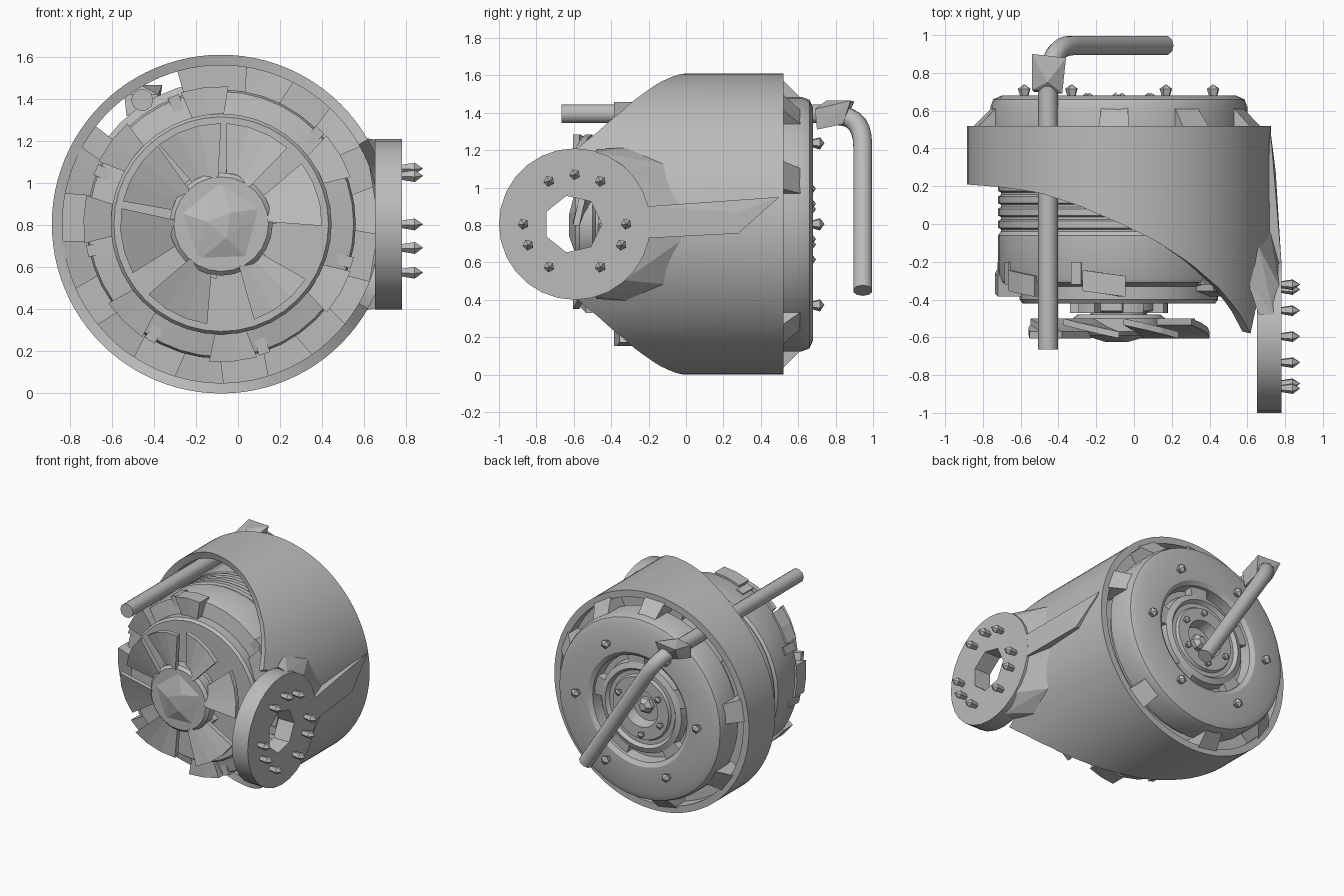
import bpy, bmesh, math
from math import sin, cos, radians, sqrt, pi
from mathutils import Vector

if "Cube" in bpy.data.objects:
    bpy.data.objects.remove(bpy.data.objects["Cube"])

CX, CZ = -0.08, 0.805          # main axis, running along y
FY, FZ, FR = -0.595, 0.805, 0.405   # side flange

grey = bpy.data.materials.new("plain_grey")
grey.use_nodes = True
grey.diffuse_color = (0.5, 0.5, 0.5, 1)
grey.node_tree.nodes["Principled BSDF"].inputs["Base Color"].default_value = (0.5, 0.5, 0.5, 1)


def polar(r, a, y):
    return Vector((CX + r * cos(a), y, CZ + r * sin(a)))


def finish(obj, smooth=None):
    obj.data.materials.clear()
    obj.data.materials.append(grey)
    if smooth:
        bpy.ops.object.select_all(action='DESELECT')
        obj.select_set(True)
        bpy.context.view_layer.objects.active = obj
        bpy.ops.object.shade_smooth_by_angle(angle=radians(smooth))
    return obj


def from_bmesh(name, bm, smooth=None):
    bmesh.ops.recalc_face_normals(bm, faces=bm.faces[:])
    mesh = bpy.data.meshes.new(name)
    bm.to_mesh(mesh)
    bm.free()
    obj = bpy.data.objects.new(name, mesh)
    bpy.context.collection.objects.link(obj)
    return finish(obj, smooth)


def lathe(name, profile, n, smooth=30):
    """Turn a (radius, y) profile about the main axis and cap its ends."""
    bm = bmesh.new()
    rings = [[bm.verts.new(polar(r, 2 * pi * i / n, y)) for i in range(n)] for r, y in profile]
    for a, b in zip(rings, rings[1:]):
        for i in range(n):
            j = (i + 1) % n
            bm.faces.new((a[i], a[j], b[j], b[i]))
    bm.faces.new(rings[0])
    bm.faces.new(rings[-1])
    return from_bmesh(name, bm, smooth)


def sector(name, a0, a1, r0, r1, y0, y1, steps=3, tilt=0, shrink=1):
    """Block filling part of a ring; tilt pitches it, shrink narrows its inner end."""
    bm = bmesh.new()
    mid, rows = (a0 + a1) / 2, []
    for i in range(steps + 1):
        t = i / steps
        a = a0 + (a1 - a0) * t
        inner = mid + (a - mid) * shrink
        dy = tilt * (t - 0.5)
        rows.append([bm.verts.new(polar(r, radians(ang), y + dy)) for r, ang, y in
                     ((r0, inner, y0), (r1, a, y0), (r1, a, y1), (r0, inner, y1))])
    for p, q in zip(rows, rows[1:]):
        for k in range(4):
            m = (k + 1) % 4
            bm.faces.new((p[k], p[m], q[m], q[k]))
    bm.faces.new(rows[0])
    bm.faces.new(rows[-1])
    return from_bmesh(name, bm)


def hull(name, points):
    bm = bmesh.new()
    for p in points:
        bm.verts.new(p)
    bmesh.ops.convex_hull(bm, input=bm.verts[:])
    return from_bmesh(name, bm)


def stud(name, base, axis, length=0.09, size=0.03):
    """Rough pointed bolt standing on a face."""
    axis = Vector(axis)
    u = axis.orthogonal().normalized()
    v = axis.cross(u)
    pts = [base + axis * length]
    for k in range(5):
        d = u * cos(k * 1.257) + v * sin(k * 1.257)
        pts += [base + d * size * 0.6 - axis * 0.01, base + d * size + axis * length * 0.6]
    hull(name, pts)


# Shroud: tube whose front edge sweeps forward into the side flange
edge = [(-0.89, 0.21), (-0.7, 0.195), (-0.5, 0.165), (-0.3, 0.1), (-0.08, 0.005), (0.1, -0.08),
        (0.3, -0.21), (0.45, -0.34), (0.55, -0.46), (0.64, -0.62)]


def front_edge(x, z):
    if x > 0.63:
        return FY + 0.92 * sqrt(max(0, 0.385 ** 2 - (z - FZ) ** 2))
    for (xa, ya), (xb, yb) in zip(edge, edge[1:]):
        if x <= xb:
            return ya + (yb - ya) * (x - xa) / (xb - xa)
    return edge[-1][1]


bm = bmesh.new()
N = 96
columns = []
for i in range(N):
    a = 2 * pi * i / N
    p = polar(0.805, a, 0.52)
    columns.append([[bm.verts.new(polar(r, a, y)) for r, y in
                     ((0.805, front_edge(p.x, p.z)), (0.805, 0.52), (0.755, 0.52),
                      (0.755, front_edge(p.x, p.z) + 0.01))]][0])
for i in range(N):
    p, q = columns[i], columns[(i + 1) % N]
    for k in range(4):
        m = (k + 1) % 4
        bm.faces.new((p[k], p[m], q[m], q[k]))
from_bmesh("shroud", bm, 35)

# Side flange with a seven-sided hole
bpy.ops.mesh.primitive_cylinder_add(vertices=28, radius=FR, depth=0.13, location=(0.715, FY, FZ),
                                    rotation=(0, pi / 2, 0))
flange = bpy.context.object
flange.name = "side_flange"
bpy.ops.mesh.primitive_cylinder_add(vertices=7, radius=0.155, depth=0.5, location=(0.715, FY - 0.01, FZ),
                                    rotation=(0, pi / 2, 0))
cutter = bpy.context.object
bpy.context.view_layer.objects.active = flange
mod = flange.modifiers.new("hole", 'BOOLEAN')
mod.operation, mod.object, mod.solver = 'DIFFERENCE', cutter, 'EXACT'
bpy.ops.object.modifier_apply(modifier="hole")
bpy.data.objects.remove(cutter)
finish(flange, 30)

# Necks blending flange and shroud, and the rib between them
for s in (1, -1):
    hull("flange_neck", [(x, y, FZ + s * dz) for x, y, dz in
         ((0.77, -0.33, 0.3), (0.77, -0.2, 0.06), (0.66, -0.33, 0.3), (0.66, -0.2, 0.06),
          (0.66, -0.48, 0.4), (0.74, -0.48, 0.385), (0.715, 0.0, 0.07), (0.66, -0.12, 0.32),
          (0.60, -0.3, 0.41))])
hull("shroud_rib", [(x, y, z) for y, xo, z0, z1 in ((0.28, 0.75, 0.755, 0.87), (-0.2, 0.78, 0.73, 0.9))
                    for x in (0.69, xo) for z in (z0, z1)] + [(0.722, 0.5, 0.95)])

# Flange studs
for a in (0, -25, -60, -120, -155, 180, 120, 90, 60):
    a = radians(a)
    stud("flange_stud", Vector((0.78, FY + 0.275 * cos(a), FZ + 0.265 * sin(a))), (1, 0, 0), 0.1)

# Inner body, with grooves along its side and a stepped front
body = [(0.3, -0.42), (0.51, -0.42), (0.525, -0.40), (0.525, -0.33), (0.63, -0.31), (0.64, -0.29), (0.64, -0.06)]
for k in range(4):
    y = -0.04 + k * 0.065
    body += [(0.625, y), (0.625, y + 0.012), (0.64, y + 0.02), (0.64, y + 0.055)]
body += [(0.64, 0.5), (0.3, 0.5)]
lathe("inner_body", body, 40)
lathe("front_shaft", [(0.2, -0.40), (0.2, -0.46), (0.15, -0.47), (0.15, -0.55)], 16)

# Rear cap: rounded rim, deep groove, flush disc with a recessed middle
lathe("rear_cap", [(0.62, 0.45), (0.68, 0.47), (0.68, 0.62), (0.665, 0.66), (0.62, 0.68), (0.42, 0.68),
                   (0.39, 0.66), (0.38, 0.58), (0.34, 0.58), (0.33, 0.64), (0.29, 0.655), (0.27, 0.63),
                   (0.24, 0.63), (0.23, 0.65), (0.14, 0.65), (0.12, 0.57)], 40)
lathe("rear_pin", [(0.06, 0.5), (0.06, 0.6), (0.03, 0.63)], 6, None)
for k in range(6):
    stud("rear_stud", polar(0.5, radians(60 * k), 0.68), (0, 1, 0), 0.06, 0.035)
    stud("inner_rear_stud", polar(0.19, radians(60 * k + 25), 0.65), (0, 1, 0), 0.045, 0.025)
for k in range(5):
    sector("rear_groove_key", 72 * k, 72 * k + 22, 0.32, 0.4, 0.55, 0.64)

# Fan blades and faceted hub
for a in (18, 68, 109, 148, 190, 243, 308):
    sector("fan_blade", a - 19, a + 19, 0.22, 0.48, -0.57, -0.535, 3, 0.07, 0.8)
lathe("hub", [(0.22, -0.48), (0.245, -0.50), (0.245, -0.57), (0.225, -0.59)], 24)
hull("hub_nose", [polar(0.225, radians(72 * k + 20), -0.58) for k in range(5)]
     + [polar(0.07, radians(120 * k + 50), -0.625) for k in range(3)])
for k in range(6):
    sector("shaft_key", 60 * k, 60 * k + 25, 0.15, 0.26, -0.47, -0.41)

# Web between body and shroud, open around the rail
sector("ring_web", 142, 466, 0.62, 0.77, 0.32, 0.42, 48)
for a in (5, 38, 72, 160, 195, 228, 262, 296, 330):
    sector("web_spacer", a - 9, a + 9, 0.63, 0.765, 0.23, 0.34, 3, 0.03, 0.85)
for a in (20, 58, 92, 170, 215, 260, 310):
    hull("rear_strut", [polar(r, radians(a + d), y) for d in (-6, 6)
                        for r, y in ((0.77, 0.4), (0.77, 0.52), (0.67, 0.4), (0.67, 0.62))])

# Clamps around the front of the body
for a in (97, 143, 178, 225, 275, 330, 30):
    sector("body_clamp", a - 10, a + 10, 0.5, 0.655, -0.37, -0.26, 2, 0.03, 0.8)
    sector("clamp_foot", a + 11, a + 16, 0.55, 0.65, -0.32, -0.2, 1)


# Rail and bent handle
def pipe(name, points, radius):
    curve = bpy.data.curves.new(name, 'CURVE')
    curve.dimensions = '3D'
    curve.bevel_depth, curve.bevel_resolution, curve.use_fill_caps = radius, 3, True
    spline = curve.splines.new('POLY')
    spline.points.add(len(points) - 1)
    for p, co in zip(spline.points, points):
        p.co = (*co, 1)
    obj = bpy.data.objects.new(name, curve)
    bpy.context.collection.objects.link(obj)
    bpy.ops.object.select_all(action='DESELECT')
    obj.select_set(True)
    bpy.context.view_layer.objects.active = obj
    bpy.ops.object.convert(target='MESH')
    finish(bpy.context.object, 40)


pipe("rail", [(-0.455, -0.665, 1.395), (-0.455, 0.78, 1.395)], 0.053)
start, corner, end = Vector((-0.45, 0.76, 1.39)), Vector((-0.42, 0.945, 1.37)), Vector((0.165, 0.945, 0.45))
p0, p2 = corner.lerp(start, 0.6), corner.lerp(end, 0.16)
bend = [p0.lerp(corner, t / 6).lerp(corner.lerp(p2, t / 6), t / 6) for t in range(7)]
pipe("handle", [start] + bend + [end], 0.053)
hull("handle_joint", [(-0.54, 0.71, 1.42), (-0.38, 0.69, 1.42), (-0.53, 0.7, 1.32), (-0.39, 0.7, 1.31),
                      (-0.54, 0.9, 1.46), (-0.36, 0.88, 1.465), (-0.52, 0.84, 1.36), (-0.38, 0.84, 1.34),
                      (-0.46, 0.75, 1.465)])
